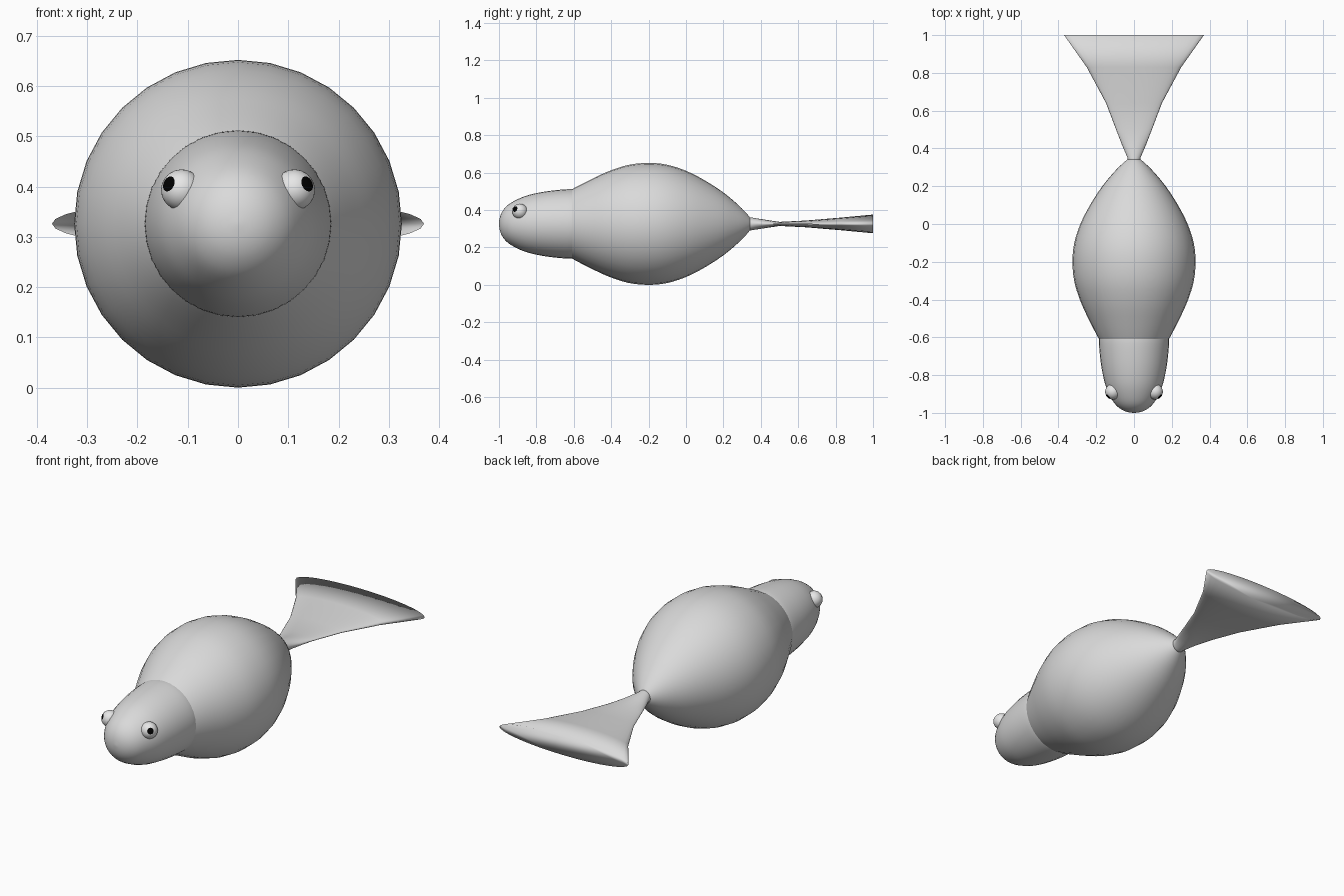
import bpy, bmesh, math
from mathutils import Vector

if "Cube" in bpy.data.objects:
    bpy.data.objects.remove(bpy.data.objects["Cube"])

AXIS_Z = 0.326  # height of the body's long axis


def material(name, rgb):
    m = bpy.data.materials.new(name)
    m.diffuse_color = (*rgb, 1)
    m.use_nodes = True
    m.node_tree.nodes["Principled BSDF"].inputs["Base Color"].default_value = m.diffuse_color
    return m


grey = material("body grey", (0.7, 0.7, 0.7))
white = material("eye white", (0.8, 0.8, 0.8))
black = material("pupil black", (0.0, 0.0, 0.0))


def smooth_profile(pts, steps=3):
    """Catmull-Rom refinement of a list of tuples."""
    p = [Vector(q) for q in pts]
    out = []
    for i in range(len(p) - 1):
        a, b, c, d = p[max(i - 1, 0)], p[i], p[i + 1], p[min(i + 2, len(p) - 1)]
        for s in range(steps):
            t = s / steps
            out.append(0.5 * (2 * b + (c - a) * t + (2 * a - 5 * b + 4 * c - d) * t * t
                              + (3 * b - a - 3 * c + d) * t ** 3))
    return out + [p[-1]]


def finish(bm, name, mats):
    me = bpy.data.meshes.new(name)
    bm.to_mesh(me)
    bm.free()
    for m in mats:
        me.materials.append(m)
    for f in me.polygons:
        f.use_smooth = True
    ob = bpy.data.objects.new(name, me)
    bpy.context.collection.objects.link(ob)
    return ob


def loft(name, sections, segs=32):
    """Skin elliptical sections (y, half width, half height) along y."""
    bm = bmesh.new()
    rings = []
    for y, w, h in sections:
        rings.append([bm.verts.new((w * math.sin(2 * math.pi * k / segs), y,
                                    AXIS_Z + h * math.cos(2 * math.pi * k / segs)))
                      for k in range(segs)])
    for r0, r1 in zip(rings, rings[1:]):
        for k in range(segs):
            n = (k + 1) % segs
            bm.faces.new((r0[k], r0[n], r1[n], r1[k]))
    bm.faces.new(rings[0])
    bm.faces.new(rings[-1])
    bmesh.ops.recalc_face_normals(bm, faces=bm.faces)
    return finish(bm, name, [grey])


# Head: blunt round nose widening to the neck, tucked into the body
head = [(-1.0, 0.004), (-0.995, 0.036), (-0.98, 0.07), (-0.95, 0.103), (-0.9, 0.132),
        (-0.84, 0.155), (-0.76, 0.172), (-0.68, 0.182), (-0.615, 0.186), (-0.58, 0.182)]
loft("head", [(y, r, r) for y, r in smooth_profile(head)])

# Body: fat spindle tapering to the tail root
body = [(-0.625, 0.176), (-0.59, 0.196), (-0.52, 0.232), (-0.42, 0.279), (-0.31, 0.315),
        (-0.2, 0.326), (-0.1, 0.316), (0.0, 0.284), (0.1, 0.233), (0.2, 0.168),
        (0.28, 0.101), (0.325, 0.055), (0.345, 0.03)]
loft("body", [(y, r, r) for y, r in smooth_profile(body)])

# Tail: flat fin flaring to a wide oval end
loft("tail_fin", [(0.325, 0.036, 0.038), (0.35, 0.034, 0.034), (0.42, 0.064, 0.023),
                  (0.5, 0.095, 0.011), (0.64, 0.148, 0.018), (0.83, 0.25, 0.034),
                  (1.0, 0.37, 0.05)])

# Eyes: balls whose pole cap is the pupil, facing outward and forward
for side, name in ((-1, "right_eye"), (1, "left_eye")):
    look = Vector((0.63 * side, -0.62, 0.3)).normalized()
    bm = bmesh.new()
    bmesh.ops.create_uvsphere(bm, u_segments=24, v_segments=16, radius=0.041)
    for f in bm.faces:
        f.material_index = 1 if f.calc_center_median().normalized().z > math.cos(math.radians(22.5)) else 0
    ob = finish(bm, name, [white, black])
    ob.location = (0.112 * side, -0.888, 0.393)
    ob.rotation_euler = look.to_track_quat('Z', 'Y').to_euler()
